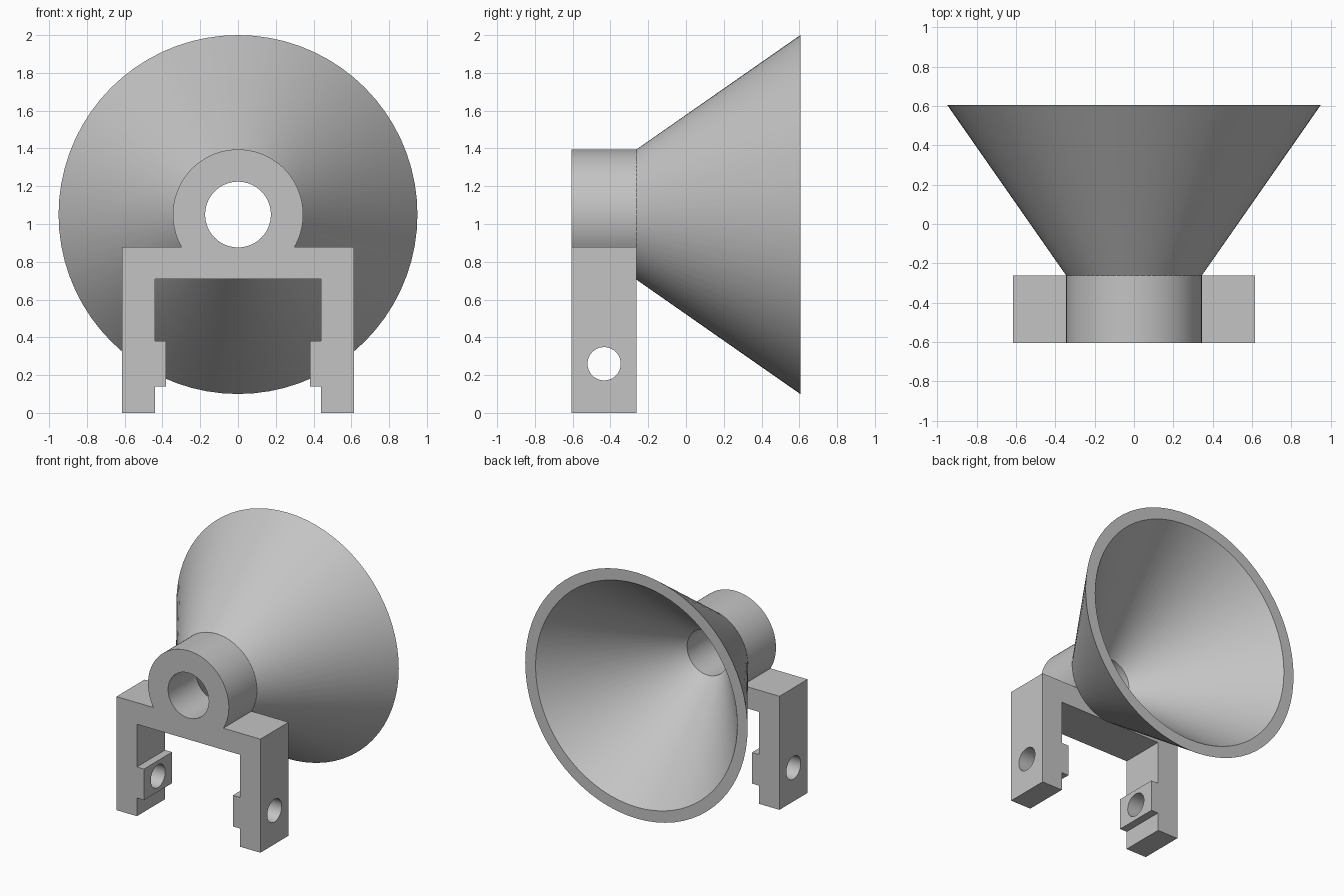
import bpy, bmesh
from math import sin, cos, pi, asin
from mathutils import Matrix

cube = bpy.data.objects.get("Cube")
if cube:
    bpy.data.objects.remove(cube, do_unlink=True)

SEG = 72
AXIS_Z = 1.05                  # height of the horn axis
FRONT, JOINT, MOUTH = -0.605, -0.262, 0.605
TUBE_R, BORE_R = 0.345, 0.174
TOP = 0.877                    # top of the bracket shoulders

grey = bpy.data.materials.new("light grey")
grey.use_nodes = True
grey.diffuse_color = (0.55, 0.55, 0.55, 1)
grey.node_tree.nodes["Principled BSDF"].inputs["Base Color"].default_value = grey.diffuse_color


def make_object(name, bm):
    bmesh.ops.recalc_face_normals(bm, faces=bm.faces)
    mesh = bpy.data.meshes.new(name)
    bm.to_mesh(mesh)
    bm.free()
    mesh.materials.append(grey)
    obj = bpy.data.objects.new(name, mesh)
    bpy.context.collection.objects.link(obj)
    return obj


def activate(obj):
    bpy.ops.object.select_all(action='DESELECT')
    obj.select_set(True)
    bpy.context.view_layer.objects.active = obj


def smooth(obj):
    activate(obj)
    bpy.ops.object.shade_smooth_by_angle(angle=pi / 6)


def drill(obj, radius, axis, location):
    """Cut a round through-hole and remove the cutter."""
    bm = bmesh.new()
    turn = Matrix.Rotation(pi / 2, 4, 'Y' if axis == 'X' else 'X')
    bmesh.ops.create_cone(bm, cap_ends=True, segments=SEG, radius1=radius,
                          radius2=radius, depth=3,
                          matrix=Matrix.Translation(location) @ turn)
    cutter = make_object("hole_cutter", bm)
    cutter.hide_render = True
    mod = obj.modifiers.new("hole", 'BOOLEAN')
    mod.operation, mod.solver, mod.object = 'DIFFERENCE', 'EXACT', cutter
    activate(obj)
    bpy.ops.object.modifier_apply(modifier=mod.name)
    bpy.data.objects.remove(cutter, do_unlink=True)


# Bracket: forked legs with inner pads, shoulders and the collar arc in one outline
leg = [(0.44, 0.71), (0.44, 0.38), (0.38, 0.38), (0.38, 0.14), (0.44, 0.14),
       (0.44, 0), (0.615, 0), (0.615, TOP)]
start = asin((TOP - AXIS_Z) / TUBE_R)
sweep = pi - 2 * start
arc = [(TUBE_R * cos(start + sweep * i / SEG),
        AXIS_Z + TUBE_R * sin(start + sweep * i / SEG)) for i in range(SEG + 1)]
outline = leg + arc + [(-x, z) for x, z in reversed(leg)]

bm = bmesh.new()
face = bm.faces.new([bm.verts.new((x, FRONT, z)) for x, z in outline])
extruded = bmesh.ops.extrude_face_region(bm, geom=[face], use_keep_orig=True)
moved = [v for v in extruded["geom"] if isinstance(v, bmesh.types.BMVert)]
bmesh.ops.translate(bm, verts=moved, vec=(0, JOINT - FRONT, 0))
bracket = make_object("bracket_and_collar", bm)
drill(bracket, BORE_R, 'Y', (0, 0, AXIS_Z))
drill(bracket, 0.088, 'X', (0, (FRONT + JOINT) / 2, 0.26))
smooth(bracket)

# Horn: conical wall with a flat rim, turned around the y axis
wall = [(TUBE_R, JOINT), (0.95, MOUTH), (0.862, MOUTH), (BORE_R, JOINT)]
bm = bmesh.new()
rings = [[bm.verts.new((r * cos(2 * pi * i / SEG), y, AXIS_Z + r * sin(2 * pi * i / SEG)))
          for i in range(SEG)] for r, y in wall]
for a, b in zip(rings, rings[1:] + rings[:1]):
    for i in range(SEG):
        j = (i + 1) % SEG
        bm.faces.new((a[i], a[j], b[j], b[i]))
smooth(make_object("horn", bm))
